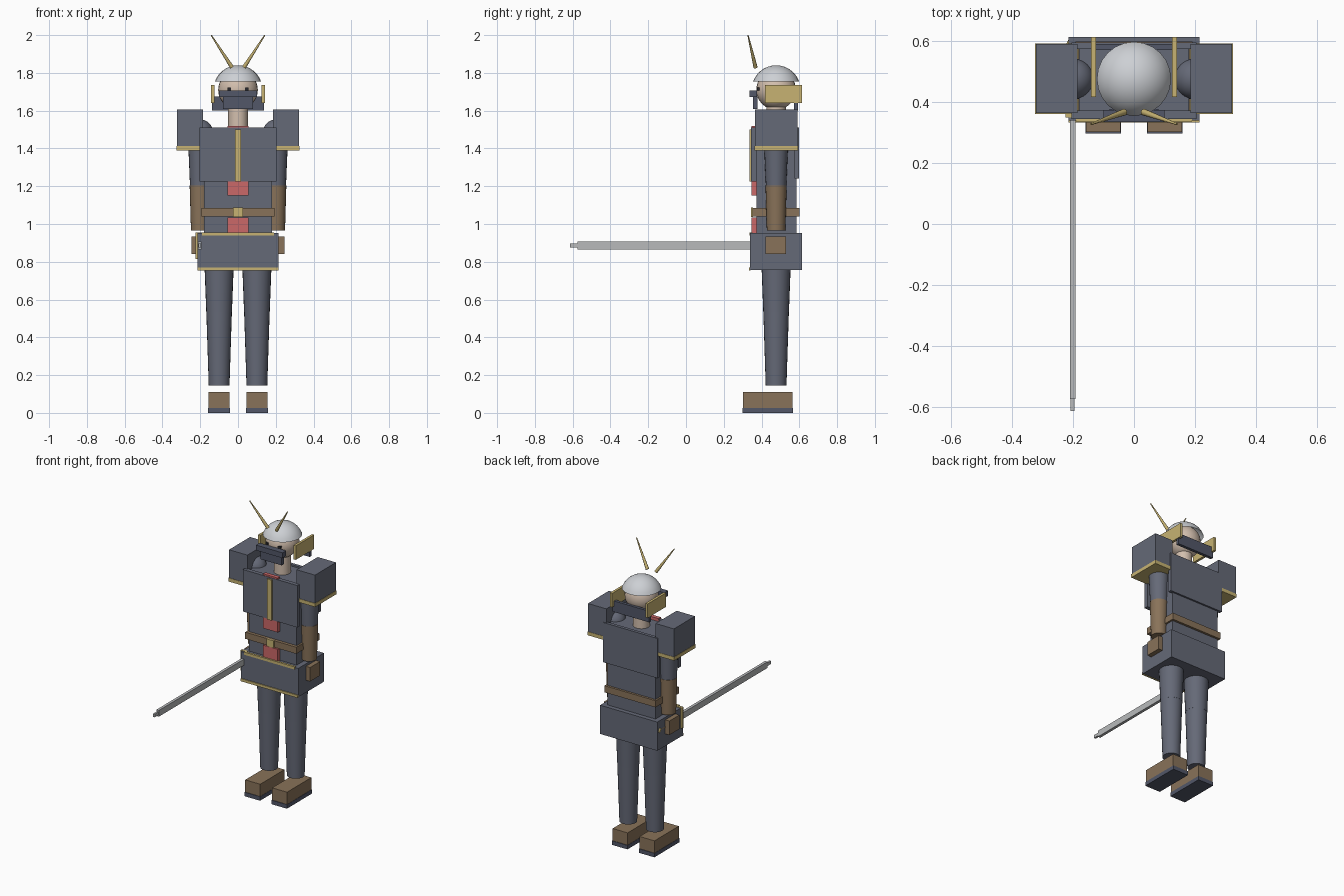
import bpy, bmesh, math
from mathutils import Vector

cube = bpy.data.objects.get("Cube")
if cube:
    bpy.data.objects.remove(cube, do_unlink=True)


def material(name, r, g, b):
    m = bpy.data.materials.new(name)
    m.use_nodes = True
    m.diffuse_color = (r, g, b, 1)
    for n in m.node_tree.nodes:
        if n.type == 'BSDF_PRINCIPLED':
            n.inputs["Base Color"].default_value = (r, g, b, 1)
    return m


slate = material("slate", .13, .142, .185)
dark = material("dark_slate", .085, .095, .14)
gold = material("gold", .57, .45, .17)
brown = material("leather", .25, .17, .10)
red = material("red_cloth", .60, .14, .14)
skin = material("skin", .65, .52, .42)
shell = material("pale_grey", .61, .63, .66)
steel = material("steel", .48, .49, .50)
black = material("black", .02, .02, .025)

MID = 0.477  # depth of the body's centre line


def finish(name, bm, mat, smooth=False):
    me = bpy.data.meshes.new(name)
    bm.to_mesh(me)
    bm.free()
    me.materials.append(mat)
    ob = bpy.data.objects.new(name, me)
    bpy.context.collection.objects.link(ob)
    if smooth:
        bpy.ops.object.select_all(action='DESELECT')
        ob.select_set(True)
        bpy.context.view_layer.objects.active = ob
        bpy.ops.object.shade_smooth_by_angle(angle=math.radians(40))
    return ob


def box(name, mat, x, y, z):
    """Box from (low, high) pairs on each axis."""
    bm = bmesh.new()
    bmesh.ops.create_cube(bm, size=1)
    for v in bm.verts:
        v.co = [(lo + hi) / 2 + c * (hi - lo) for c, (lo, hi) in zip(v.co, (x, y, z))]
    return finish(name, bm, mat)


def wide(name, mat, half, y, z):
    return box(name, mat, (-half, half), y, z)


def cone(name, mat, start, end, r1, r2, sides=24):
    """Round tapered bar between two points."""
    a, b = Vector(start), Vector(end)
    bm = bmesh.new()
    bmesh.ops.create_cone(bm, cap_ends=True, segments=sides, radius1=r1,
                          radius2=r2, depth=(b - a).length)
    turn = (b - a).to_track_quat('Z', 'Y')
    for v in bm.verts:
        v.co = turn @ v.co + (a + b) / 2
    return finish(name, bm, mat, True)


def ball(name, mat, centre, radius, cut=None):
    """Sphere, optionally keeping only what lies above the cut height."""
    bm = bmesh.new()
    bmesh.ops.create_uvsphere(bm, u_segments=24, v_segments=18, radius=radius)
    bmesh.ops.translate(bm, verts=bm.verts, vec=centre)
    if cut is not None:
        bmesh.ops.bisect_plane(bm, geom=bm.verts[:] + bm.edges[:] + bm.faces[:],
                               plane_co=(0, 0, cut), plane_no=(0, 0, 1), clear_inner=True)
    return finish(name, bm, mat, True)


# Torso, armour plates and waist
wide("torso", slate, .18, (.373, .585), (.95, 1.50))
wide("chest_plate", slate, .205, (.345, .373), (1.225, 1.51))
wide("back_plate", slate, .205, (.575, .597), (1.24, 1.51))
wide("chest_strip", gold, .017, (.336, .346), (1.225, 1.50))
wide("upper_cloth", red, .055, (.348, .374), (1.15, 1.52))
wide("lower_cloth", red, .055, (.348, .374), (.94, 1.035))
wide("belt", brown, .192, (.352, .60), (1.04, 1.085))
wide("buckle", gold, .026, (.344, .354), (1.038, 1.087))

# Skirt armour with gold edges
wide("skirt", slate, .215, (.34, .615), (.757, .952))
wide("skirt_top_trim", gold, .19, (.337, .352), (.938, .956))
wide("skirt_bottom_trim", gold, .215, (.334, .342), (.753, .771))

# Neck, head and face
cone("neck", skin, (0, MID, 1.49), (0, MID, 1.66), .052, .052)
ball("head", skin, (0, MID, 1.71), .105)
ball("helmet", shell, (0, MID, 1.71), .13, 1.755)
wide("visor", dark, .10, (.335, .375), (1.672, 1.708))
wide("face_mask", dark, .08, (.355, .378), (1.61, 1.674))
wide("neck_guard", dark, .138, (.572, .592), (1.60, 1.675))

# Paired parts
for side, s in (("left", 1), ("right", -1)):
    def span(inner, outer):
        return tuple(sorted((s * inner, s * outer)))

    box(side + "_helmet_wing", gold, span(.125, .142), (.418, .615), (1.64, 1.735))
    cone(side + "_horn", gold, (s * .032, .368, 1.83), (s * .142, .328, 2.0), .011, .003, 12)
    box(side + "_eye", black, span(.036, .056), (.375, .395), (1.708, 1.722))

    box(side + "_shoulder_guard", slate, span(.185, .323), (.365, .591), (1.41, 1.605))
    box(side + "_shoulder_trim", gold, span(.183, .326), (.362, .593), (1.39, 1.414))
    ball(side + "_shoulder", slate, (s * .2, MID, 1.485), .068)
    cone(side + "_upper_arm", slate, (s * .2, MID, 1.20), (s * .2, MID, 1.48), .054, .066)
    cone(side + "_forearm", brown, (s * .2, MID, .965), (s * .2, MID, 1.205), .049, .056)
    box(side + "_hand", brown, span(.155, .246), (.422, .53), (.84, .935))

    cone(side + "_thigh", slate, (s * .1, MID, .535), (s * .1, MID, .90), .068, .082)
    cone(side + "_shin", slate, (s * .1, MID, .145), (s * .1, MID, .545), .055, .068)
    box(side + "_boot", brown, span(.045, .157), (.302, .563), (.026, .11))
    box(side + "_sole", dark, span(.043, .159), (.298, .567), (0, .027))

# Sword held at the right hip
box("sword_blade", steel, (-.211, -.192), (-.575, .36), (.865, .907))
box("sword_tip", steel, (-.208, -.195), (-.615, -.575), (.875, .896))
box("sword_guard", gold, (-.225, -.18), (.35, .366), (.815, .955))
cone("sword_grip", brown, (-.202, .36, .886), (-.202, .59, .886), .014, .014, 12)
ball("sword_pommel", gold, (-.202, .59, .886), .02)
